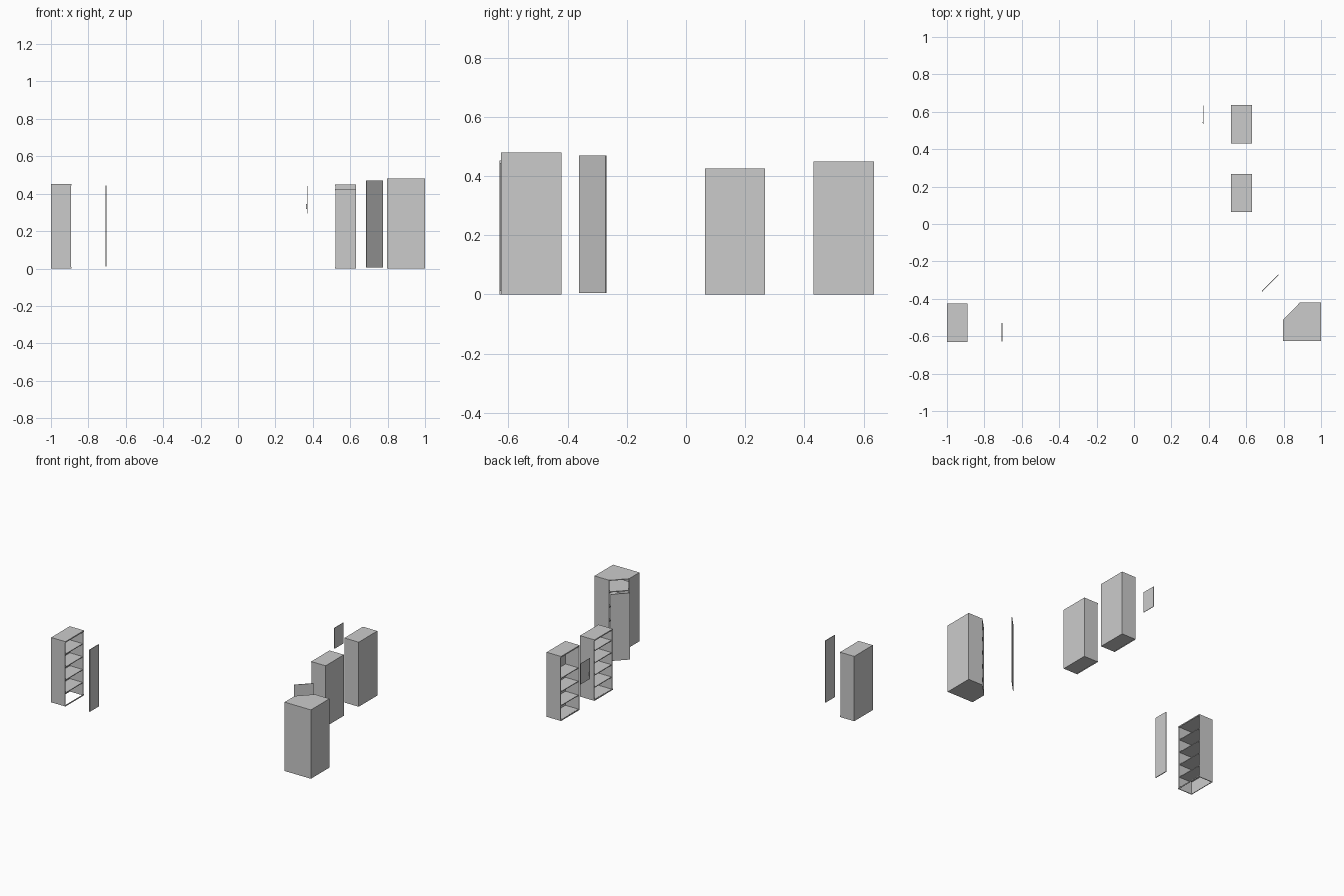
import bpy, bmesh, math
from mathutils import Vector

if "Cube" in bpy.data.objects:
    bpy.data.objects.remove(bpy.data.objects["Cube"])

T = 0.005  # board thickness


def prism(name, pts, z0, z1):
    """Extrude a plan outline between two heights."""
    bm = bmesh.new()
    f = bm.faces.new([bm.verts.new((x, y, z0)) for x, y in pts])
    r = bmesh.ops.extrude_face_region(bm, geom=[f])
    top = [v for v in r["geom"] if isinstance(v, bmesh.types.BMVert)]
    bmesh.ops.translate(bm, verts=top, vec=(0, 0, z1 - z0))
    bmesh.ops.recalc_face_normals(bm, faces=bm.faces)
    me = bpy.data.meshes.new(name)
    bm.to_mesh(me)
    bm.free()
    ob = bpy.data.objects.new(name, me)
    bpy.context.collection.objects.link(ob)
    return ob


def box(name, x0, x1, y0, y1, z0, z1):
    return prism(name, [(x0, y0), (x1, y0), (x1, y1), (x0, y1)], z0, z1)


def wall(name, a, b, z0, z1, t=T):
    """Vertical board along a-b, thickened to the left of the direction."""
    a, b = Vector(a), Vector(b)
    d = (b - a).normalized()
    n = Vector((-d.y, d.x)) * t
    return prism(name, [a, b, b + n, a + n], z0, z1)


def cabinet(name, back, front, y0, y1, h, shelves):
    """Straight open cabinet; the opening lies at x = front."""
    s = 1 if front > back else -1
    xa, xb = sorted((back, front))
    box(name + "_back", *sorted((back, back + s * T)), y0, y1, 0, h)
    box(name + "_side_near", xa, xb, y0, y0 + T, 0, h)
    box(name + "_side_far", xa, xb, y1 - T, y1, 0, h)
    box(name + "_top", xa, xb, y0, y1, h - T, h)
    inner = sorted((back + s * T, front - s * 0.004))
    for i, z in enumerate(shelves):
        box(f"{name}_shelf_{i}", *inner, y0 + T, y1 - T, z, z + T)
    # thin rails on the opening
    rail = sorted((front, front + s * 0.003))
    box(name + "_top_rail", *rail, y0, y1, h - 0.008, h)
    box(name + "_bottom_rail", *rail, y0, y1, 0, 0.008)


# left cabinet with open bottom and tall door
cabinet("left_cabinet", -1.0, -0.893, -0.63, -0.425, 0.452,
        [0.085, 0.175, 0.265, 0.355])
box("left_door", -0.708, -0.703, -0.628, -0.528, 0.012, 0.444)

# two right-hand cabinets with closed bottoms
cabinet("rear_cabinet", 0.63, 0.522, 0.43, 0.635, 0.45,
        [0.0, 0.098, 0.195, 0.288])
cabinet("middle_cabinet", 0.63, 0.522, 0.065, 0.267, 0.425,
        [0.0, 0.085, 0.17, 0.255, 0.34])

# small upper door and its pull
box("rear_door", 0.368, 0.371, 0.534, 0.634, 0.295, 0.44)
box("rear_door_pull", 0.363, 0.368, 0.540, 0.543, 0.318, 0.345)

# corner cabinet with a diagonal opening
outline = [(0.797, -0.625), (1.0, -0.625), (1.0, -0.42),
           (0.887, -0.42), (0.797, -0.512)]
H = 0.48
for i in (0, 1, 2, 4):
    wall(f"corner_wall_{i}", outline[i], outline[(i + 1) % 5], 0, H)
prism("corner_top", outline, H - T, H)
c = Vector((0.915, -0.535))
inset = [c + (Vector(p) - c) * 0.95 for p in outline]
for i, z in enumerate([0.0, 0.098, 0.196, 0.294, 0.392]):
    prism(f"corner_shelf_{i}", outline if i == 0 else inset, z, z + T)
wall("corner_door", (0.686, -0.362), (0.774, -0.272), 0.005, 0.47, 0.004)
